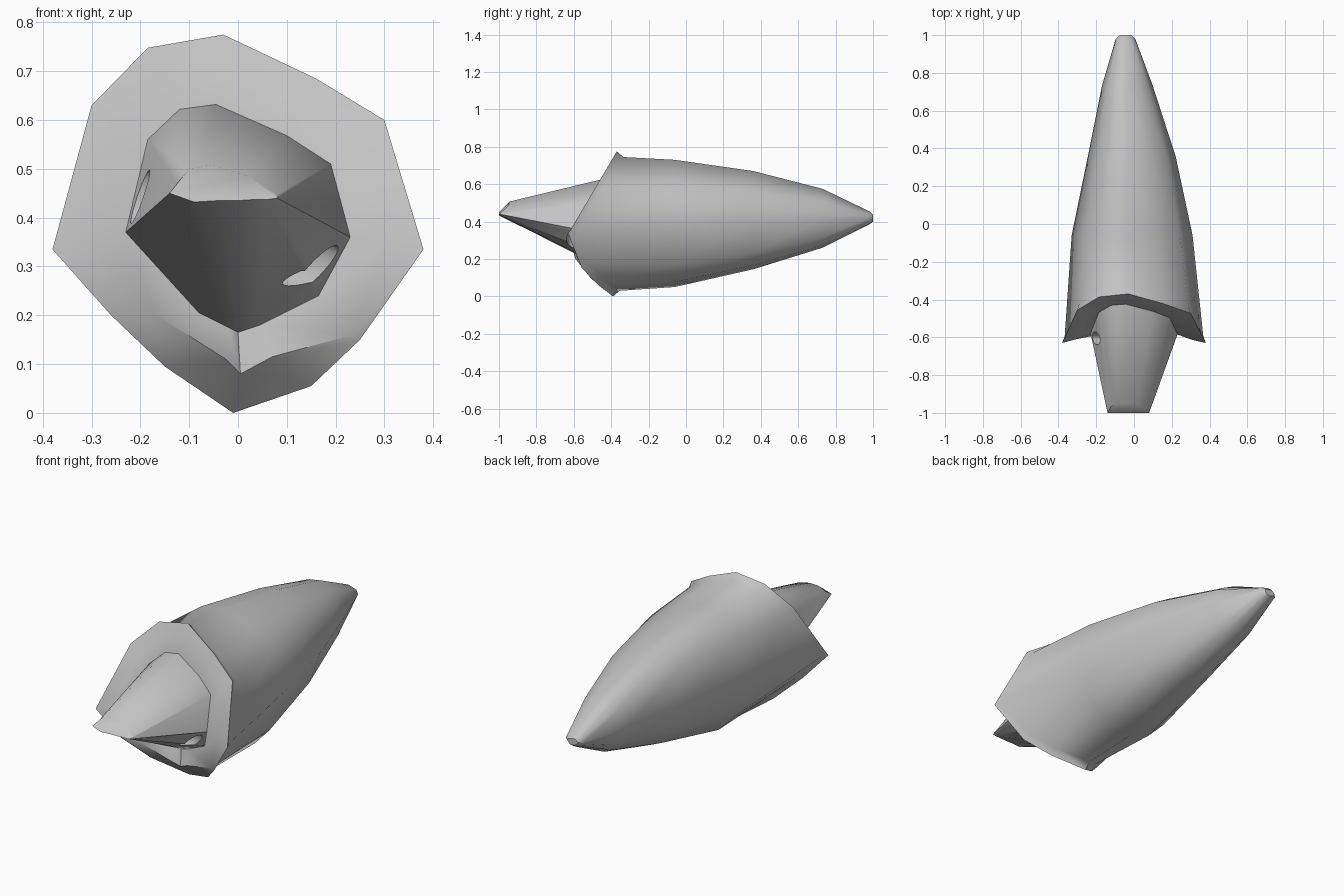
import bpy
import bmesh
from mathutils import Vector

cube = bpy.data.objects.get("Cube")
if cube:
    bpy.data.objects.remove(cube)

grey = bpy.data.materials.new("plain grey")
grey.use_nodes = True
colour = (0.55, 0.55, 0.55, 1)
grey.diffuse_color = colour
grey.node_tree.nodes["Principled BSDF"].inputs["Base Color"].default_value = colour

RIDGE = 0.335   # height of the side ridge at the rim
# Faceted outline of the rim (x, z), clockwise from the crest
RIM = [(-.03, .775), (.16, .685), (.3, .6), (.38, RIDGE), (.25, .15), (.15, .055),
       (-.01, 0), (-.15, .095), (-.26, .2), (-.38, RIDGE), (-.3, .63), (-.185, .748)]
# Behind the rim the belly is fuller
HULL = list(RIM)
HULL[4:6] = (.28, .117), (.18, .027)
HULL[7:9] = (-.16, .05), (-.28, .15)
# Outline where the snout leaves the collar
THROAT = [(-.045, .632), (.1, .568), (.19, .51), (.23, .36), (.165, .24), (.045, .18),
          (0, .165), (-.02, .175), (-.08, .205), (-.23, .37), (-.185, .56), (-.12, .622)]
# Chin crease between rim and throat
CREASE = [((a + c) / 2, (b + d) / 2) for (a, b), (c, d) in zip(RIM, THROAT)]
CREASE[4:8] = (.235, .16), (.07, .115), (.005, .08), (-.025, .11)
# Snout tip (x, y, z)
TIP = [(-.055, -.94, .508), (.02, -.95, .485), (.08, -.985, .447), (.08, -1, .44),
       (.06, -1, .437), (.03, -1, .437), (0, -1, .435), (-.04, -1, .435),
       (-.09, -1, .432), (-.14, -1, .45), (-.125, -.97, .47), (-.1, -.95, .5)]


def rim_depth(z):
    """The rim leans back above and below the side ridge."""
    if z > RIDGE:
        return -.63 + .26 * (z - RIDGE) / .44
    return -.63 + .24 * ((RIDGE - z) / RIDGE) ** 2


def section(outline, y, middle, width, bottom, ridge, top):
    """Outline refitted to the given extents, upright at depth y."""
    ring = []
    for x, z in outline:
        if z >= RIDGE:
            height = ridge + (z - RIDGE) / .44 * (top - ridge)
        else:
            height = ridge - (RIDGE - z) / RIDGE * (ridge - bottom)
        ring.append((middle + x / .38 * width, y, height))
    return ring


def loft(name, rings):
    """Closed skin through a series of rings."""
    bm = bmesh.new()
    loops = [[bm.verts.new(p) for p in ring] for ring in rings]
    for a, b in zip(loops, loops[1:]):
        for i in range(len(a)):
            j = (i + 1) % len(a)
            bm.faces.new((a[i], a[j], b[j], b[i]))
    bm.faces.new(loops[0])
    bm.faces.new(loops[-1])
    bmesh.ops.recalc_face_normals(bm, faces=bm.faces)
    mesh = bpy.data.meshes.new(name)
    bm.to_mesh(mesh)
    bm.free()
    mesh.materials.append(grey)
    obj = bpy.data.objects.new(name, mesh)
    bpy.context.collection.objects.link(obj)
    return obj


def select_only(obj):
    bpy.ops.object.select_all(action="DESELECT")
    obj.select_set(True)
    bpy.context.view_layer.objects.active = obj


# Tapered shell with a thin flared lip, leaning collar and chin crease
tail = [section(HULL, 1, -.045, .03, .4, .42, .435),
        section(HULL, .98, -.045, .052, .385, .42, .455),
        section(HULL, .73, -.035, .135, .26, .415, .575),
        section(HULL, .36, -.012, .232, .145, .405, .67),
        section(HULL, -.06, -.01, .32, .05, .39, .73)]
lip_back = [(x, rim_depth(oz) + .035, z)
            for (x, _, z), (_, oz) in zip(section(RIM, 0, 0, .367, .03, .34, .745), RIM)]
rim = [(x, rim_depth(z), z) for x, z in RIM]
crease = [(x, rim_depth(z) + .01, z) for x, z in CREASE]
throat = [(x, rim_depth(z) + (.03 if z > .3 else .1), z) for x, z in THROAT]
shell = loft("shell", tail + [lip_back, rim, crease, throat])

# Snout, rooted a little inside the collar
root = [(x, y + .03, z) for x, y, z in throat]
snout = loft("snout", [root, throat, TIP])

# Oval hole passing sideways through the snout
bpy.ops.mesh.primitive_cylinder_add(vertices=24, radius=1, depth=1, location=(-.02, -.605, .37))
drill = bpy.context.object
drill.name = "drill"
drill.hide_render = True
drill.data.materials.append(grey)
drill.scale = (.034, .058, 1)
drill.rotation_mode = "QUATERNION"
drill.rotation_quaternion = Vector((.36, 0, -.145)).to_track_quat("Z", "Y")
cut = snout.modifiers.new("hole", "BOOLEAN")
cut.operation = "DIFFERENCE"
cut.solver = "EXACT"
cut.object = drill
select_only(snout)
bpy.ops.object.modifier_apply(modifier=cut.name)
bpy.data.objects.remove(drill)

for part in (shell, snout):
    select_only(part)
    bpy.ops.object.shade_smooth_by_angle(angle=.75)
